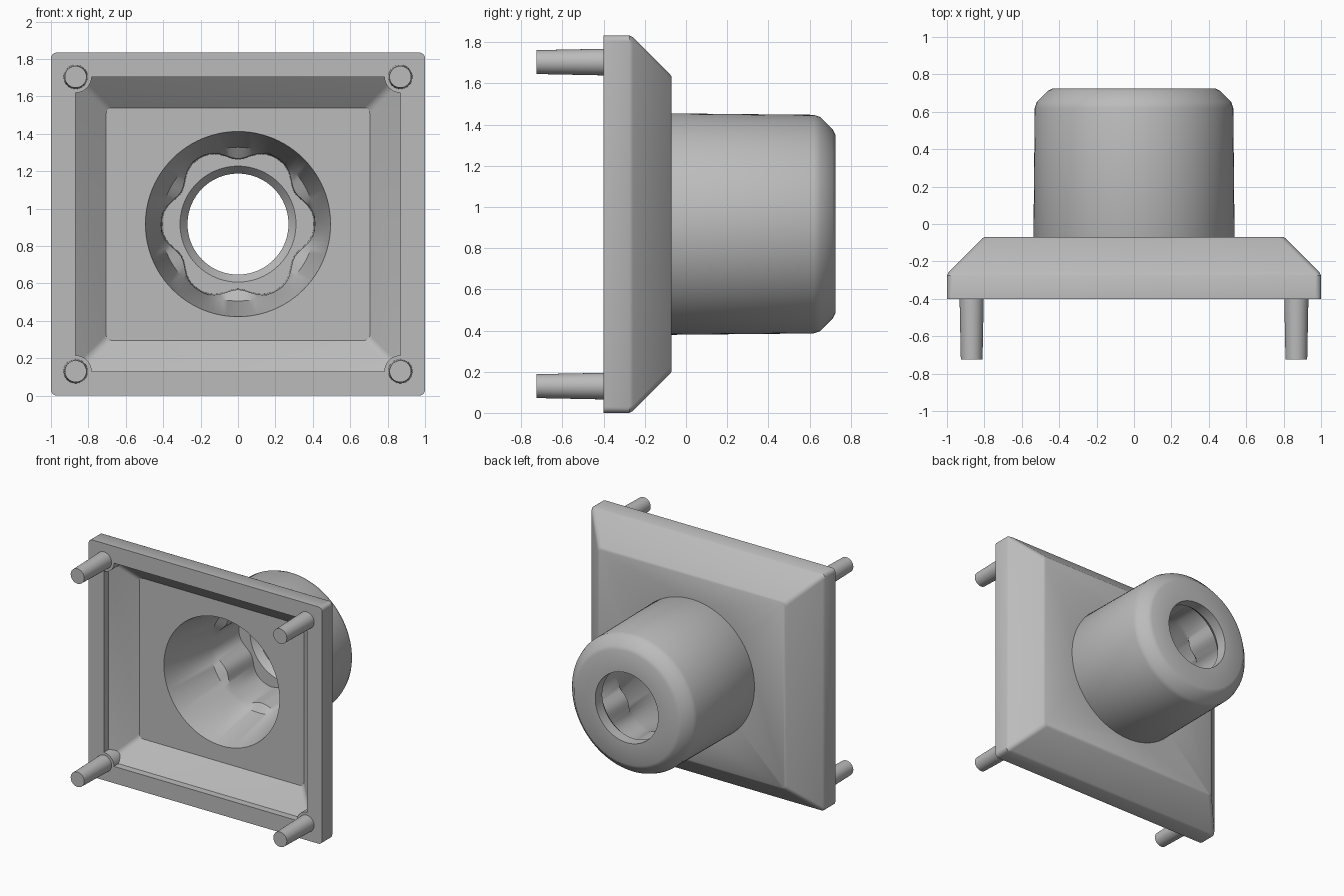
import bpy, bmesh
from math import sin, cos, pi, radians

if "Cube" in bpy.data.objects:
    bpy.data.objects.remove(bpy.data.objects["Cube"], do_unlink=True)

HALF_X, HALF_Z = 1.0, 0.917
MID_Z = HALF_Z

grey = bpy.data.materials.new("plain grey")
grey.use_nodes = True
colour = (0.5, 0.5, 0.5, 1)
grey.diffuse_color = colour
grey.node_tree.nodes["Principled BSDF"].inputs["Base Color"].default_value = colour


def circle(r, y, x=0, z=MID_Z, rib=0, n=96):
    """Ring about the y axis; rib sets the depth of six inward lobes."""
    pts = []
    for i in range(n):
        a = 2 * pi * i / n
        rr = r - rib * ((1 - cos(6 * a)) / 2) ** 1.5
        pts.append((x + rr * cos(a), y, z + rr * sin(a)))
    return pts


def rectangle(inset, y, r=0.03, steps=4):
    """Plate outline, inset from its rim, with rounded corners."""
    pts = []
    for k, (sx, sz) in enumerate([(1, 1), (-1, 1), (-1, -1), (1, -1)]):
        for j in range(steps + 1):
            a = (k + j / steps) * pi / 2
            pts.append((sx * (HALF_X - inset - r) + r * cos(a), y,
                        MID_Z + sz * (HALF_Z - inset - r) + r * sin(a)))
    return pts


def loft(name, rings, closed=False):
    """Skin matching rings, then cap the ends or join last to first."""
    bm = bmesh.new()
    loops = [[bm.verts.new(p) for p in ring] for ring in rings]
    n = len(loops[0])
    pairs = list(zip(loops, loops[1:]))
    if closed:
        pairs.append((loops[-1], loops[0]))
    else:
        bm.faces.new(loops[0])
        bm.faces.new(loops[-1])
    for a, b in pairs:
        for i in range(n):
            j = (i + 1) % n
            bm.faces.new((a[i], a[j], b[j], b[i]))
    bmesh.ops.recalc_face_normals(bm, faces=bm.faces)
    mesh = bpy.data.meshes.new(name)
    bm.to_mesh(mesh)
    bm.free()
    mesh.materials.append(grey)
    obj = bpy.data.objects.new(name, mesh)
    bpy.context.collection.objects.link(obj)
    return obj


def smooth(obj):
    bpy.ops.object.select_all(action="DESELECT")
    obj.select_set(True)
    bpy.context.view_layer.objects.active = obj
    bpy.ops.object.shade_smooth_by_angle(angle=radians(32))


# Dished base plate: chamfered back, hollow front
plate = loft("base_plate", [rectangle(o, y) for o, y in [
    (0.2, -0.07), (0.19, -0.077), (0.01, -0.257), (0, -0.275), (0, -0.4),
    (0.13, -0.4), (0.13, -0.345), (0.295, -0.2)]])

# Round opening through the plate
cutter = loft("hole_cutter", [circle(0.52, -0.3), circle(0.52, 0.1)])
cutter.hide_render = True
cut = plate.modifiers.new("hole", "BOOLEAN")
cut.operation, cut.solver, cut.object = "DIFFERENCE", "EXACT", cutter
bpy.context.view_layer.objects.active = plate
bpy.ops.object.modifier_apply(modifier=cut.name)
bpy.data.objects.remove(cutter, do_unlink=True)
smooth(plate)

# Hollow hub: outer wall, back lip, ribbed bore, tapered mouth
hub = loft("hub", [circle(r, y, rib=b) for r, y, b in [
    (0.52, -0.2, 0), (0.52, -0.15, 0), (0.538, -0.1, 0), (0.531, 0.62, 0),
    (0.52, 0.652, 0), (0.46, 0.712, 0), (0.435, 0.725, 0),
    (0.27, 0.725, 0), (0.27, 0.64, 0), (0.31, 0.59, 0),
    (0.405, 0.59, 0.06), (0.41, 0.29, 0.06), (0.411, 0.25, 0),
    (0.495, -0.2, 0)]], closed=True)
smooth(hub)

# Corner pegs, each with a short boss inside the dish
for sx, side in ((1, "left"), (-1, "right")):
    for sz, level in ((1, "upper"), (-1, "lower")):
        x, z = sx * 0.868, MID_Z + sz * 0.787
        for part, spec in (("peg", [(0.058, -0.725), (0.065, -0.38)]),
                           ("boss", [(0.085, -0.399), (0.085, -0.3)])):
            smooth(loft(f"{level}_{side}_{part}",
                        [circle(r, y, x, z, n=32) for r, y in spec]))
